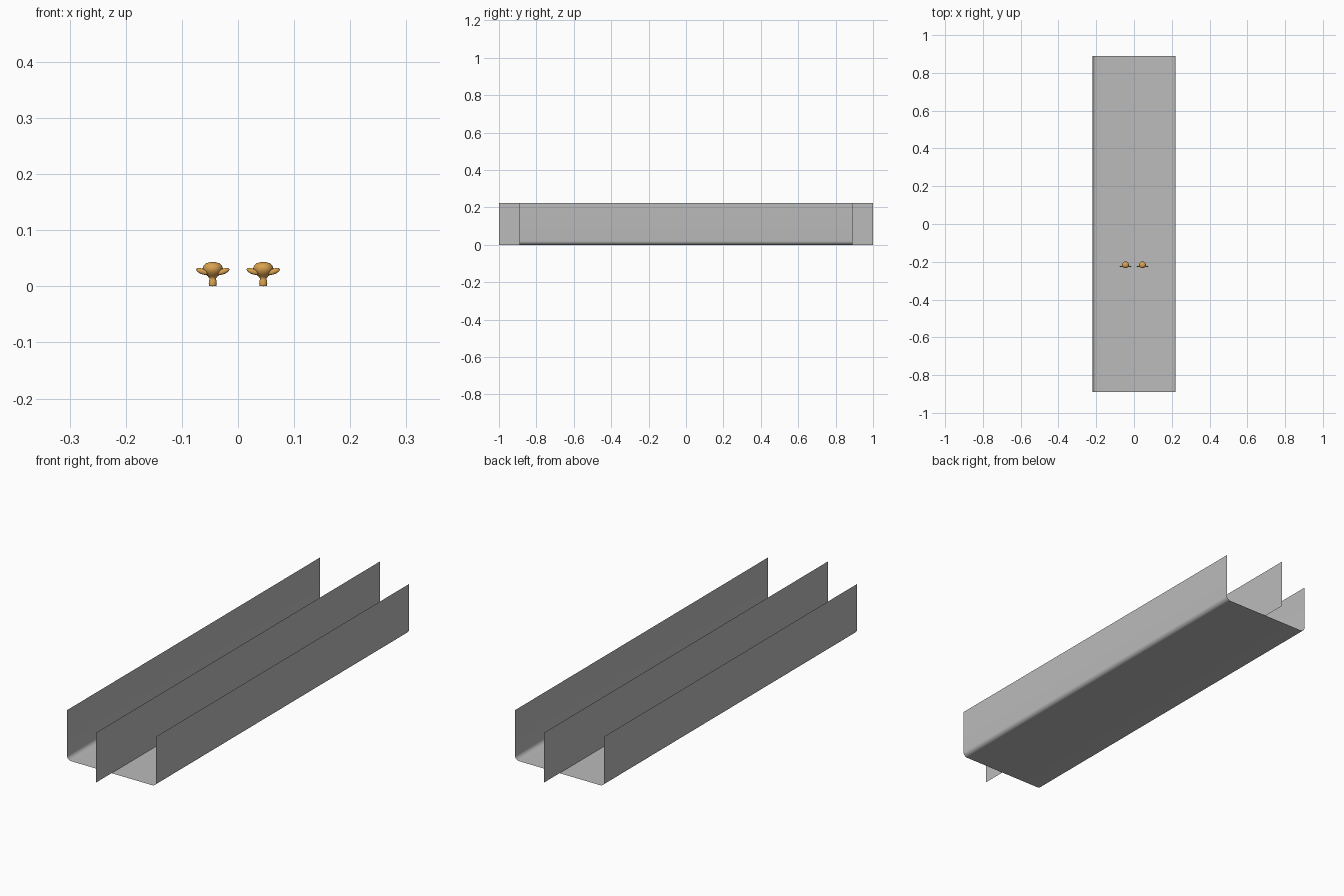
import bpy, bmesh, math
from mathutils import Matrix, Vector

if "Cube" in bpy.data.objects:
    bpy.data.objects.remove(bpy.data.objects["Cube"])


def material(name, rgb):
    m = bpy.data.materials.new(name)
    m.diffuse_color = (*rgb, 1)
    m.use_nodes = True
    m.node_tree.nodes["Principled BSDF"].inputs["Base Color"].default_value = m.diffuse_color
    return m


GREY = material("grey sheet", (0.5, 0.5, 0.5))
GOLD = material("gold", (0.70, 0.36, 0.08))


def finish(bm, name, mat):
    me = bpy.data.meshes.new(name)
    bmesh.ops.recalc_face_normals(bm, faces=bm.faces)
    bm.to_mesh(me)
    bm.free()
    ob = bpy.data.objects.new(name, me)
    me.materials.append(mat)
    bpy.context.collection.objects.link(ob)
    bpy.ops.object.select_all(action='DESELECT')
    bpy.context.view_layer.objects.active = ob
    ob.select_set(True)
    bpy.ops.object.shade_smooth_by_angle(angle=math.radians(40))
    return ob


def sheet(name, profile, half_length):
    """Sweep an open x-z profile along y as a thin sheet."""
    bm = bmesh.new()
    rows = [[bm.verts.new((x, y, z)) for x, z in profile]
            for y in (-half_length, half_length)]
    for i in range(len(profile) - 1):
        bm.faces.new((rows[0][i], rows[0][i + 1], rows[1][i + 1], rows[1][i]))
    return finish(bm, name, GREY)


# Open channel with rounded lower corners
W, H, R = 0.22, 0.222, 0.02
right = [(W - R + R * math.sin(a), R - R * math.cos(a))
         for a in (math.pi / 2 * i / 8 for i in range(9))] + [(W, H)]
left = [(-x, z) for x, z in reversed(right)]
sheet("channel", left + right, 0.89)

# Longer upright divider in the middle
sheet("divider", [(0, 0), (0, H)], 1.0)


# Small gold knobs: turned body with a pair of upswept wings
def knob(name, cx, cy):
    bm = bmesh.new()
    prof = [(0, 0), (.0065, .0005), (.0072, .004), (.0068, .010), (.0058, .0125),
            (.0062, .015), (.009, .018), (.0135, .0215), (.017, .027), (.018, .032),
            (.0165, .037), (.012, .041), (.006, .0428), (0, .0432)]
    verts = [bm.verts.new((r, 0, z)) for r, z in prof]
    edges = [bm.edges.new(p) for p in zip(verts, verts[1:])]
    bmesh.ops.spin(bm, geom=verts + edges, axis=(0, 0, 1), cent=(0, 0, 0),
                   angle=math.tau, steps=24)
    bmesh.ops.remove_doubles(bm, verts=bm.verts, dist=1e-5)
    for s in (-1, 1):
        m = (Matrix.Translation((s * .019, -.009, .0265))
             @ Matrix.Rotation(-s * math.radians(22), 4, 'Y')
             @ Matrix.Diagonal((.0115, .004, .0048, 1)))
        bmesh.ops.create_uvsphere(bm, u_segments=16, v_segments=10, radius=1, matrix=m)
    bmesh.ops.translate(bm, verts=bm.verts, vec=Vector((cx, cy, 0)))
    finish(bm, name, GOLD)


for side, x in (("left", -0.045), ("right", 0.045)):
    knob(side + "_knob", x, -0.216)
